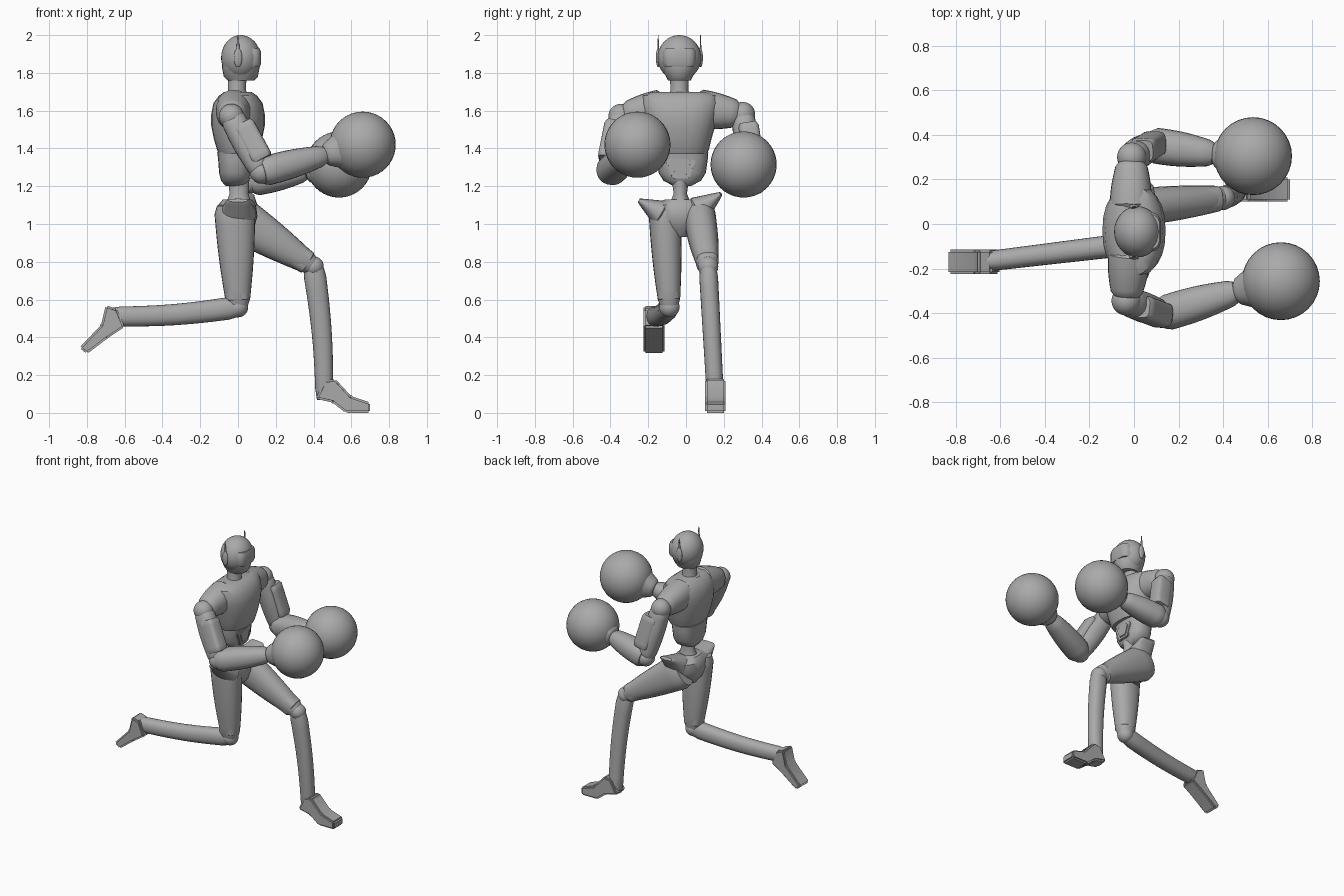
import bpy, bmesh
from math import cos, sin, pi, copysign
from mathutils import Vector, Matrix

cube = bpy.data.objects.get("Cube")
if cube:
    bpy.data.objects.remove(cube, do_unlink=True)

grey = bpy.data.materials.new("plain grey")
grey.use_nodes = True
grey.diffuse_color = (.4, .4, .4, 1)
grey.node_tree.nodes["Principled BSDF"].inputs["Base Color"].default_value = grey.diffuse_color


def finish(name, bm):
    """Turn a bmesh into a smooth shaded grey object."""
    bmesh.ops.recalc_face_normals(bm, faces=bm.faces)
    mesh = bpy.data.meshes.new(name)
    bm.to_mesh(mesh)
    bm.free()
    mesh.materials.append(grey)
    part = bpy.data.objects.new(name, mesh)
    bpy.context.collection.objects.link(part)
    bpy.ops.object.select_all(action='DESELECT')
    part.select_set(True)
    bpy.context.view_layer.objects.active = part
    bpy.ops.object.shade_smooth_by_angle(angle=.6)


def lerp(pair, factor):
    return pair[0] + (pair[1] - pair[0]) * factor


def loft(name, rows, power=1, sides=24):
    """Skin rounded rings; each row holds a centre, a half width and a half depth."""
    bm = bmesh.new()
    centres = [Vector(row[0]) for row in rows]
    along = centres[-1] - centres[0]
    sideways = Vector((1, 0, 0)) if abs(along.y) > max(abs(along.x), abs(along.z)) else Vector((0, 1, 0))
    rings = []
    for i, (centre, wide, deep) in enumerate(rows):
        tangent = (centres[min(i + 1, len(rows) - 1)] - centres[max(i - 1, 0)]).normalized()
        across = (sideways - tangent * sideways.dot(tangent)).normalized()
        through = across.cross(tangent)
        ring = []
        for k in range(sides):
            c, s = cos(2 * pi * k / sides), sin(2 * pi * k / sides)
            u = copysign(abs(c) ** power, c) * wide
            v = copysign(abs(s) ** power, s) * deep
            ring.append(bm.verts.new(centres[i] + across * u + through * v))
        rings.append(ring)
    for low, high in zip(rings, rings[1:]):
        for k in range(sides):
            n = (k + 1) % sides
            bm.faces.new((low[k], low[n], high[n], high[k]))
    bm.faces.new(rings[0])
    bm.faces.new(rings[-1])
    finish(name, bm)


def stack(name, x, y, rows, power=1):
    """Upright loft; each row holds a height, a half width and a half depth."""
    loft(name, [(Vector((x, y, z)), wide, deep) for z, wide, deep in rows], power)


def limb(name, start, end, wide, deep, bow=(0, 0, 0), bulge=0, power=.9, steps=12):
    """Tapered, optionally bowed tube with softened ends."""
    rows = []
    for i in range(steps + 1):
        f = i / steps
        soft = .85 if i in (0, steps) else 1
        swell = sin(pi * f)
        centre = Vector(start).lerp(Vector(end), f) + Vector(bow) * swell
        rows.append((centre, *((lerp(size, f) + bulge * swell) * soft for size in (wide, deep))))
    loft(name, rows, power)


def ball(name, centre, radius, scale=(1, 1, 1)):
    bm = bmesh.new()
    bmesh.ops.create_uvsphere(bm, u_segments=32, v_segments=20, radius=radius)
    bm.transform(Matrix.Translation(centre) @ Matrix.Diagonal((*scale, 1)))
    finish(name, bm)


def slab(name, outline, place, thickness, bevel):
    """Extrude an outline; place maps an outline point to space."""
    bm = bmesh.new()
    face = bm.faces.new([bm.verts.new(place(*point)) for point in outline])
    grown = bmesh.ops.extrude_face_region(bm, geom=[face])['geom']
    moved = [v for v in grown if isinstance(v, bmesh.types.BMVert)]
    bmesh.ops.translate(bm, vec=Vector(thickness), verts=moved)
    bmesh.ops.bevel(bm, geom=bm.edges[:], offset=bevel, segments=2, affect='EDGES')
    finish(name, bm)


# Head with jaw, visor and ear pieces
head = Vector((.015, -.035, 1.88))
ball("head", head, .12, (.87, .96, 1))
stack("jaw", head.x, head.y, [(1.76, .06, .07), (1.78, .07, .09), (1.83, .1, .1), (1.9, .11, .1)])
stack("visor", .03, head.y, [(1.83, .08, .085), (1.85, .09, .092), (1.91, .09, .092), (1.93, .08, .085)], .5)
for side, sign in (("right", -1), ("left", 1)):
    ear = Vector((0, head.y + sign * .112, head.z))
    ball(side + "_ear_pad", ear, .05, (.45, .25, 1))
    limb(side + "_antenna", ear, ear + Vector((0, 0, .12)), (.006, .002), (.012, .003))

# Neck, chest, abdomen and waist
stack("neck", -.005, head.y, [(1.66, .06, .06), (1.71, .047, .047), (1.78, .05, .05)])
stack("collar", -.02, head.y, [(1.66, .1, .085), (1.69, .08, .065), (1.7, .06, .055)])
stack("chest", 0, -.03, [(1.37, .14, .1), (1.39, .15, .11), (1.45, .165, .128), (1.52, .185, .142),
                         (1.58, .2, .142), (1.64, .21, .13), (1.68, .2, .1), (1.7, .15, .07)], .85)
stack("abdomen", -.015, -.02, [(1.38, .138, .095), (1.34, .135, .09), (1.27, .125, .085),
                               (1.23, .1, .075), (1.2, .045, .05)], .8)
stack("waist", .005, -.03, [(1.23, .045, .055), (1.16, .035, .05), (1.1, .06, .07)])
belly = [(-.08, .035), (-.04, .07), (.04, .07), (.08, .035), (.045, -.06), (-.045, -.06)]
for part, size, front in (("belly_plate", 1, .072), ("belly_badge", .7, .078)):
    slab(part, belly, lambda y, z: (.05, size * y - .028, size * z + 1.3), (front - .05, 0, 0), .004)


def arm(side, inner, shoulder, elbow, wrist, glove):
    """Shoulder cap, ball joints, upper arm with raised panel, forearm, cuff and glove."""
    inner, shoulder, elbow, wrist, glove = map(Vector, (inner, shoulder, elbow, wrist, glove))
    limb(side + "_shoulder", inner, inner.lerp(shoulder, .9), (.095, .068), (.105, .07), bulge=.008)
    ball(side + "_shoulder_ball", shoulder, .066)
    limb(side + "_upper_arm", shoulder, elbow, (.06, .055), (.064, .058), bulge=.01)
    outward = Vector((.03, copysign(.018, elbow.y), .02))
    limb(side + "_arm_panel", shoulder.lerp(elbow, .2) + outward, shoulder.lerp(elbow, .85) + outward,
         (.055, .055), (.058, .058), power=.5)
    ball(side + "_elbow", elbow, .062)
    limb(side + "_forearm", elbow, wrist, (.08, .055), (.078, .052), bulge=.01)
    limb(side + "_cuff", wrist, wrist.lerp(glove, .6), (.055, .12), (.055, .12))
    ball(side + "_glove", glove, .175)


arm("right", (-.02, -.12, 1.61), (-.035, -.345, 1.57), (.125, -.405, 1.275), (.46, -.305, 1.365), (.66, -.257, 1.42))
arm("left", (-.015, .06, 1.61), (-.01, .3, 1.58), (.075, .355, 1.225), (.36, .315, 1.28), (.535, .305, 1.315))

# Pelvis and flared hip tips
stack("pelvis", -.005, -.03, [(1.13, .08, .075), (1.1, .14, .1), (1.04, .14, .108), (.98, .1, .09), (.93, .03, .05)], .85)
limb("right_hip_tip", (0, -.12, 1.05), (0, -.25, 1.125), (.1, .06), (.08, .012))
limb("left_hip_tip", (.02, .06, 1.07), (.03, .185, 1.16), (.09, .055), (.08, .012))


def leg(side, hip, knee, ankle, thigh, shin, bow):
    """Thigh, knee pad, ball joint and bowed shin; thigh and shin hold widths and depths."""
    hip, knee, ankle = map(Vector, (hip, knee, ankle))
    limb(side + "_thigh", hip, knee, *thigh, bulge=.008)
    limb(side + "_knee_pad", hip.lerp(knee, .72), hip.lerp(knee, .94), (.064, .058), (.07, .062), power=.7)
    ball(side + "_knee", knee, .054)
    limb(side + "_shin", knee, ankle, *shin, bow=bow)


leg("right", (-.018, -.115, 1.1), (0, -.088, .56), (-.68, -.17, .51),
    ((.085, .055), (.11, .06)), ((.052, .045), (.06, .052)), (0, 0, -.015))
leg("left", (-.03, .07, 1.05), (.4, .117, .775), (.457, .156, .07),
    ((.085, .055), (.125, .052)), ((.05, .045), (.06, .046)), (.015, 0, 0))

# Feet with heel and flat toe
slab("right_foot", [(-.6, .455), (-.64, .55), (-.7, .57), (-.725, .465), (-.84, .345), (-.8, .312), (-.69, .395)],
     lambda x, z: (x, -.225, z), (0, .11, 0), .01)
slab("left_foot", [(.41, .075), (.46, .17), (.515, .18), (.6, .088), (.7, .055), (.7, 0), (.57, 0), (.5, .055)],
     lambda x, z: (x, .1, z), (0, .11, 0), .01)
